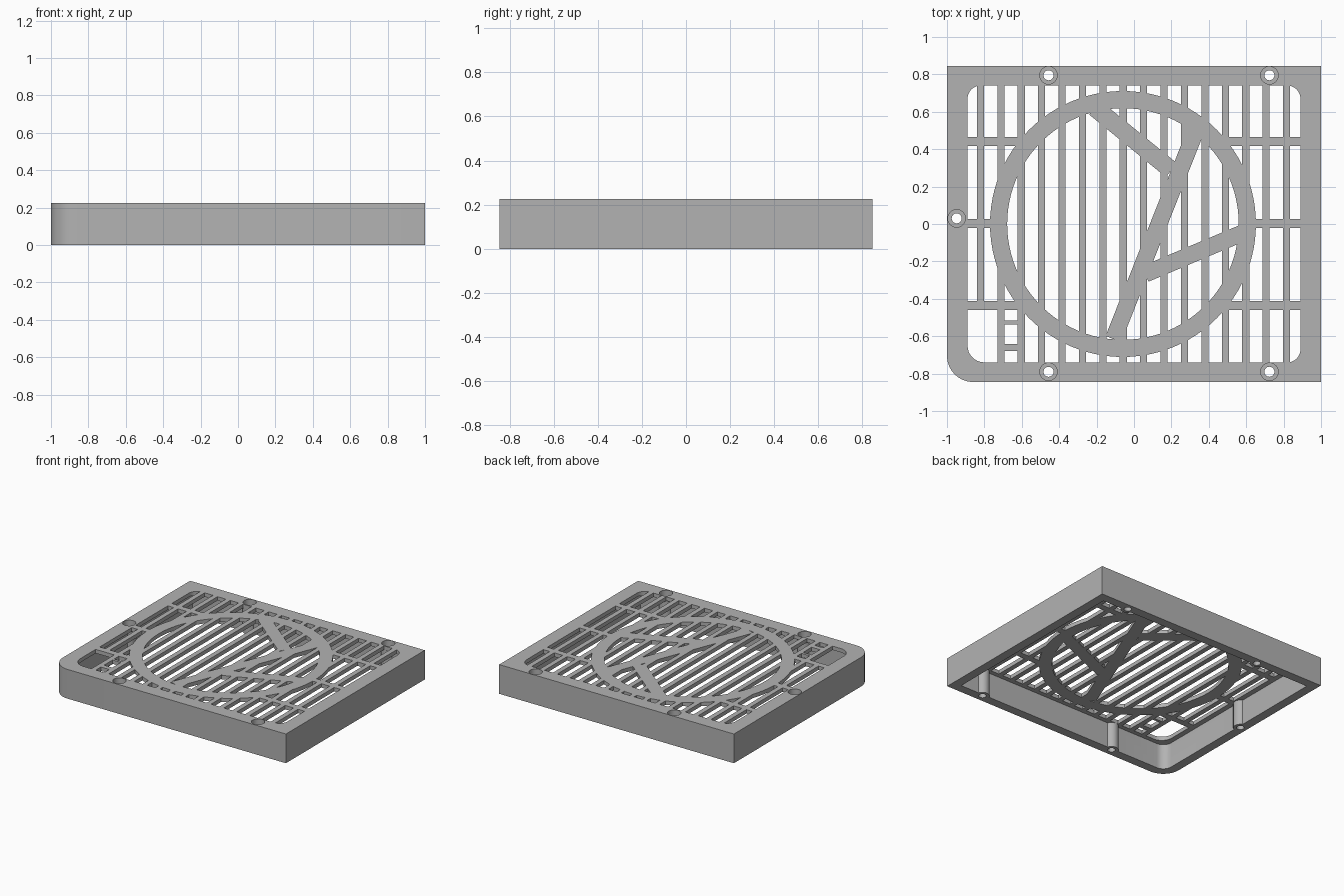
import bpy, bmesh
from math import sin, cos, pi, sqrt
from mathutils import Vector

if "Cube" in bpy.data.objects:
    bpy.data.objects.remove(bpy.data.objects["Cube"], do_unlink=True)

W, D, H = 1.0, 0.845, 0.225      # half width, half depth, height
PLATE = 0.195                    # underside of the top plate
RING_X, RING_R = -0.059, 0.665   # fan ring centre and mid radius

grey = bpy.data.materials.new("grey_plastic")
grey.use_nodes = True
grey.diffuse_color = (0.45, 0.45, 0.45, 1)
grey.node_tree.nodes["Principled BSDF"].inputs["Base Color"].default_value = grey.diffuse_color


def circle(x, y, r, n):
    return [(x + r * cos(2 * pi * i / n), y + r * sin(2 * pi * i / n)) for i in range(n)]


def rounded_rect(w, d, radii, n=8):
    """Outline with a radius per corner: back left, back right, front right, front left in plan."""
    pts = []
    for k, ((sx, sy), r) in enumerate(zip([(1, 1), (-1, 1), (-1, -1), (1, -1)], radii)):
        if r == 0:
            pts.append((sx * w, sy * d))
            continue
        for i in range(n + 1):
            a = (k + i / n) * pi / 2
            pts.append((sx * (w - r) + r * cos(a), sy * (d - r) + r * sin(a)))
    return pts


def beam(a, b, width):
    """Rectangle outline along the line from a to b."""
    a, b = Vector(a), Vector(b)
    side = (b - a).normalized().orthogonal() * width / 2
    return [a + side, b + side, b - side, a - side]


def slab(name, outlines, z0, z1):
    """Extrude closed outlines; a second outline inside the first is a hole."""
    curve = bpy.data.curves.new(name, 'CURVE')
    curve.dimensions, curve.fill_mode = '2D', 'BOTH'
    curve.extrude = (z1 - z0) / 2
    for pts in outlines:
        spline = curve.splines.new('POLY')
        spline.points.add(len(pts) - 1)
        for p, co in zip(spline.points, pts):
            p.co = (co[0], co[1], 0, 1)
        spline.use_cyclic_u = True
    temp = bpy.data.objects.new(name + "_curve", curve)
    bpy.context.collection.objects.link(temp)
    mesh = bpy.data.meshes.new_from_object(
        temp.evaluated_get(bpy.context.evaluated_depsgraph_get()))
    bpy.data.objects.remove(temp, do_unlink=True)
    bm = bmesh.new()
    bm.from_mesh(mesh)
    bmesh.ops.remove_doubles(bm, verts=bm.verts, dist=1e-5)
    bmesh.ops.translate(bm, verts=bm.verts, vec=(0, 0, (z0 + z1) / 2))
    bmesh.ops.recalc_face_normals(bm, faces=bm.faces)
    bm.to_mesh(mesh)
    bm.free()
    mesh.materials.clear()
    mesh.materials.append(grey)
    obj = bpy.data.objects.new(name, mesh)
    bpy.context.collection.objects.link(obj)
    return obj


def combine(base, part, operation):
    """Apply a boolean and discard the second solid."""
    mod = base.modifiers.new("boolean", 'BOOLEAN')
    mod.operation, mod.solver, mod.object = operation, 'EXACT', part
    mesh = bpy.data.meshes.new_from_object(
        base.evaluated_get(bpy.context.evaluated_depsgraph_get()))
    base.modifiers.clear()
    base.data = mesh
    bpy.data.objects.remove(part, do_unlink=True)


# Hollow housing: top rim and side walls
outer = rounded_rect(W, D, (0, 0, 0.14, 0))
cover = slab("fan_cover", [outer, rounded_rect(0.89, 0.74, (0.07, 0.07, 0.09, 0.07))], PLATE, H)
walls = slab("walls", [outer, rounded_rect(W - 0.07, D - 0.07, (0, 0, 0.07, 0))], 0, PLATE)
combine(cover, walls, 'UNION')

# Grille outlines, starting with the upright slats
bars = []
for i in range(16):
    x = -0.821 + i * 0.1091
    bars.append(beam((x, -0.437 if i == 0 else -0.76), (x, 0.76), 0.038))

# Cross slats run from the rim to the ring on both sides
for y in (-0.437, 0.002, 0.441):
    reach = sqrt(RING_R ** 2 - y ** 2)
    bars.append(beam((-0.91, y), (RING_X - reach, y), 0.048))
    bars.append(beam((RING_X + reach, y), (0.91, y), 0.048))

# Small rungs by the open corner
bars.append(beam((-0.712, -0.527), (-0.603, -0.527), 0.02))
bars.append(beam((-0.712, -0.66), (-0.603, -0.66), 0.038))

# Slanted struts inside the ring
bars.append(beam((-0.21, 0.622), (0.20, 0.288), 0.095))
bars.append(beam((0.34, 0.523), (-0.11, -0.615), 0.09))
bars.append(beam((0.60, -0.04), (0.06, -0.267), 0.09))

for pts in bars:
    combine(cover, slab("slat", [pts], PLATE, H), 'UNION')
ring = [circle(RING_X, 0, RING_R + s * 0.046, 96) for s in (1, -1)]
combine(cover, slab("ring", ring, PLATE, H), 'UNION')

# Screw bosses with through holes and counterbores
screws = [(x, y) for x in (-0.457, 0.724) for y in (-0.79, 0.795)] + [(-0.948, 0.03)]
for x, y in screws:
    combine(cover, slab("boss", [circle(x, y, 0.05, 24)], 0, PLATE + 0.01), 'UNION')
for x, y in screws:
    combine(cover, slab("hole", [circle(x, y, 0.027, 16)], -0.1, H + 0.1), 'DIFFERENCE')
    combine(cover, slab("counterbore", [circle(x, y, 0.047, 24)], H - 0.05, H + 0.1), 'DIFFERENCE')

# Smooth the curved walls, keep the edges crisp
bpy.ops.object.select_all(action='DESELECT')
cover.select_set(True)
bpy.context.view_layer.objects.active = cover
bpy.ops.object.shade_smooth_by_angle(angle=pi / 6)
